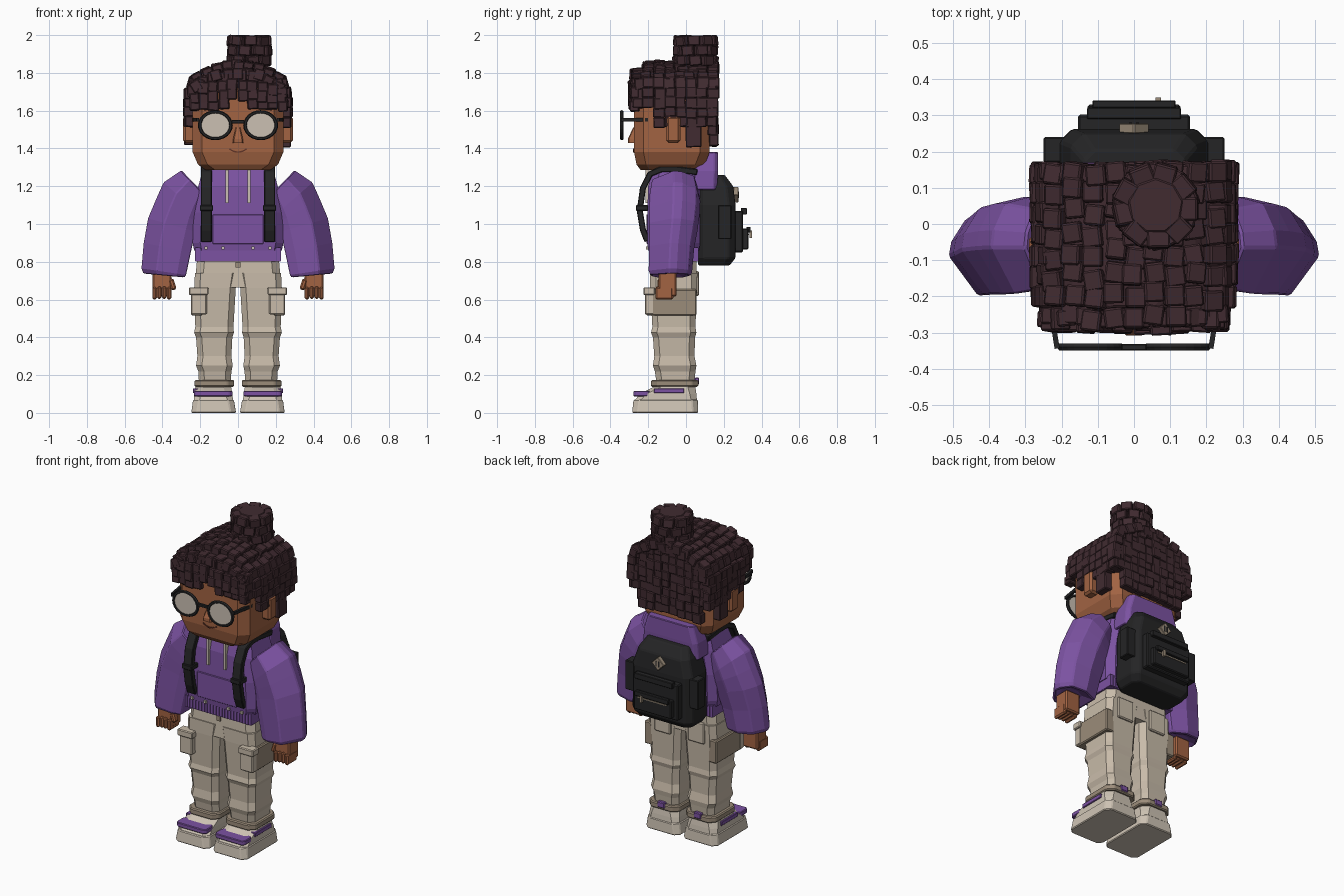
import bpy, bmesh, math, random
from mathutils import Vector, Matrix, Euler

random.seed(4)


def material(name, col):
    m = bpy.data.materials.new(name)
    m.diffuse_color = (*col, 1)
    return m


HAIR = material("dark plum hair", (0.052, 0.024, 0.030))
SKIN = material("warm brown skin", (0.36, 0.125, 0.055))
PURPLE = material("purple cloth", (0.20, 0.085, 0.36))
CREAM = material("cream cloth", (0.58, 0.50, 0.40))
TAN = material("tan trim", (0.33, 0.265, 0.195))
BLACK = material("black canvas", (0.018, 0.018, 0.019))
LENS = material("pale lens", (0.60, 0.53, 0.45))
SHOE = material("off white shoe", (0.62, 0.55, 0.46))
MOUTH = material("mouth brown", (0.12, 0.035, 0.02))


def finish(bm, name, mat, bevel=0.0):
    bmesh.ops.recalc_face_normals(bm, faces=bm.faces)
    me = bpy.data.meshes.new(name)
    bm.to_mesh(me)
    bm.free()
    me.materials.append(mat)
    ob = bpy.data.objects.new(name, me)
    bpy.context.collection.objects.link(ob)
    if bevel:
        b = ob.modifiers.new("soft edges", "BEVEL")
        b.width, b.segments, b.limit_method = bevel, 1, "ANGLE"
    return ob


def add_box(bm, c, s, rot=(0, 0, 0)):
    m = Matrix.Translation(c) @ Euler(rot).to_matrix().to_4x4() @ Matrix.Diagonal((*s, 1))
    bmesh.ops.create_cube(bm, size=1, matrix=m)


def box(name, mat, x, y, z, bevel=0.0, rot=(0, 0, 0)):
    """Box from (min, max) pairs."""
    bm = bmesh.new()
    add_box(bm, [(a[0] + a[1]) / 2 for a in (x, y, z)], [a[1] - a[0] for a in (x, y, z)], rot)
    return finish(bm, name, mat, bevel)


def add_loft(bm, rings):
    vs = [[bm.verts.new(p) for p in r] for r in rings]
    n = len(vs[0])
    for a, b in zip(vs, vs[1:]):
        for i in range(n):
            bm.faces.new((a[i], a[(i + 1) % n], b[(i + 1) % n], b[i]))
    bm.faces.new(vs[0])
    bm.faces.new(vs[-1])


def loft(name, mat, rings, bevel=0.0):
    bm = bmesh.new()
    add_loft(bm, rings)
    return finish(bm, name, mat, bevel)


def ring(z, x0, x1, y0, y1, c=0.04):
    """Chamfered rectangle at height z."""
    return [Vector((x, y, z)) for x, y in (
        (x0 + c, y0), (x1 - c, y0), (x1, y0 + c), (x1, y1 - c),
        (x1 - c, y1), (x0 + c, y1), (x0, y1 - c), (x0, y0 + c))]


def mx(s, a, b):
    return tuple(sorted((s * a, s * b)))


# head and face
loft("head", SKIN, [ring(1.285, -.17, .17, -.24, .07, .05), ring(1.315, -.212, .212, -.262, .10, .05),
                    ring(1.38, -.24, .24, -.275, .125, .05), ring(1.72, -.24, .24, -.275, .125, .05)])
loft("nose", SKIN, [ring(1.43, -.028, .028, -.308, -.26, .006), ring(1.45, -.026, .026, -.308, -.26, .006),
                    ring(1.51, -.012, .012, -.28, -.26, .004)])
bm = bmesh.new()
for i in range(-3, 4):
    add_box(bm, (i * .013, -.276, 1.381 + .0014 * i * i), (.016, .008, .007), (0, -i * .2, 0))
finish(bm, "mouth", MOUTH)

# hair made of small blocks over a rounded core
bm = bmesh.new()
R = random.uniform


def clump(c, s, rot=(0, 0, 0), j=.08):
    add_box(bm, [v + R(-.006, .006) for v in c], [v * R(.95, 1.15) for v in s], [v + R(-j, j) for v in rot])


add_loft(bm, [ring(1.66, -.25, .25, -.27, .14), ring(1.73, -.245, .245, -.27, .145),
              ring(1.79, -.17, .17, -.24, .145), ring(1.825, -.10, .10, -.23, .145)])
add_box(bm, (0, .09, 1.60), (.50, .11, .16))
for i in range(9):                                   # top
    for k in range(8):
        x, y = -.216 + i * .054, -.262 + k * .057 + (i % 2) * .012
        z = 1.832 - 1.5 * x * x - (.035 if k == 0 else 0)
        add_box(bm, (x + R(-.006, .006), y + R(-.01, .01), z + R(-.004, .010)), (.055, .057, .06),
                (R(-.1, .1), x * 2.2 + R(-.1, .1), R(-.16, .16)))
for i in range(10):                                  # front fringe and back
    x = -.234 + i * .052
    for r in range(4):
        z = 1.785 - r * .05 - (.9 - .25 * r) * x * x
        if r < 3 or abs(x) > .1 or i % 3 == 0:
            clump((x, -.262 - .016 * (r > 0) + .2 * x * x, z), (.052, .045, .056))
    for r in range(8):
        z = 1.81 - r * .052 - max(0, 1.2 - .3 * r) * x * x
        if r < 6 or abs(x) < .23:
            clump((x, .142, z), (.054, .045, .056), j=.04)
for s in (-1, 1):                                    # sides
    for k in range(8):
        y = -.256 + k * .057
        for r in range(5):
            z = 1.742 - r * .05
            if z > (1.63, 1.60, 1.54)[min(k, 2)]:
                out = .258 - max(0, z - 1.70) * .55 - (.02 if k == 0 else 0)
                clump((s * out, y, z), (.05, .057, .055), (0, -s * .25 * (r == 0), 0), .05)
    clump((s * .252, .035, 1.47), (.06, .075, .12), j=.02)
for r in range(3):                                   # bun
    for i in range(9):
        a = i * math.tau / 9 + r * .3
        add_box(bm, (.06 + .090 * math.cos(a), .05 + .090 * math.sin(a), 1.866 + r * .052),
                (.055, .064, .054), (R(-.12, .12), R(-.15, .15), a + R(-.12, .12)))
bmesh.ops.create_cone(bm, cap_ends=True, segments=9, radius1=.09, radius2=.078, depth=.19,
                      matrix=Matrix.Translation((.06, .05, 1.904)))
finish(bm, "hair", HAIR, .005)

# sleeve rows: outer x, outer z, inner x, inner z, centre y, half depth
SLEEVE = ((.30, 1.285, .17, 1.15, -.06, .12), (.395, 1.22, .20, 1.05, -.058, .135),
          (.435, 1.13, .215, 1.01, -.06, .135), (.477, 1.03, .225, .96, -.065, .13),
          (.50, .90, .25, .85, -.077, .12), (.512, .765, .275, .73, -.083, .115),
          (.50, .735, .285, .715, -.083, .105), (.46, .755, .34, .74, -.09, .06))
for s in (-1, 1):
    side = "right" if s > 0 else "left"
    box(side + "_ear", SKIN, mx(s, .22, .29), (-.105, -.03), (1.43, 1.57), .012)
    box(side + "_eyebrow", HAIR, mx(s, .07, .18), (-.288, -.268), (1.607, 1.627), .003, (0, s * .1, 0))
    # glasses
    bpy.ops.mesh.primitive_torus_add(location=(s * .12, -.34, 1.523), rotation=(math.pi / 2, 0, 0),
                                     major_radius=.082, minor_radius=.0105, major_segments=24, minor_segments=6)
    rim = bpy.context.object
    rim.name, rim.scale = side + "_glasses_rim", (1, .86, 1)
    rim.data.materials.append(BLACK)
    bm = bmesh.new()
    bmesh.ops.create_cone(bm, cap_ends=True, segments=24, radius1=.08, radius2=.08, depth=.008,
                          matrix=Matrix.Translation((s * .12, -.34, 1.523)) @ Matrix.Diagonal((1, 1, .86, 1))
                          @ Matrix.Rotation(math.pi / 2, 4, "X"))
    finish(bm, side + "_lens", LENS)
    box(side + "_glasses_arm", BLACK, mx(s, .217, .231), (-.345, -.20), (1.543, 1.562), 0, (0, 0, -s * .16))

    # sleeve turned a little towards the front
    rings = []
    for xo, zo, xi, zi, cy, h in SLEEVE:
        rings.append([(s * (xi + (xo - xi) * t), cy + h * y, zi + (zo - zi) * t) for t, y in (
            (.2, -.9), (.66, -1), (1, -.05), (.97, .3), (.80, .85), (.4, 1), (0, .7), (0, -.7))])
    loft(side + "_sleeve", PURPLE, rings, .006)
    # fist
    bm = bmesh.new()
    add_box(bm, (s * .402, -.098, .68), (.10, .095, .13))
    for i in range(4):
        add_box(bm, (s * (.365 + i * .0255), -.115, .637 + .004 * (i in (1, 2)) - .004), (.024, .095, .066))
    add_box(bm, (s * .347, -.13, .68), (.028, .04, .06), (0, s * .3, 0))
    finish(bm, side + "_hand", SKIN, .008)

    # trouser leg with folds
    rows = ((.12, .04, .205, -.15, .04), (.22, .035, .21, -.165, .05), (.25, .028, .222, -.175, .055),
            (.30, .035, .215, -.168, .045), (.40, .03, .222, -.175, .048), (.425, .022, .232, -.185, .055),
            (.455, .024, .226, -.178, .05), (.66, .012, .232, -.19, .058), (.74, 0, .228, -.19, .06))
    loft(side + "_trouser_leg", CREAM, [ring(z, *mx(s, a, b), c, d, .03) for z, a, b, c, d in rows])
    loft(side + "_trouser_cuff", TAN, [ring(z, *mx(s, .02, .23), -.185, .065, .035) for z in (.138, .175)], .006)
    box(side + "_cargo_pocket", TAN, mx(s, .19, .248), (-.21, .055), (.515, .655), .006)
    box(side + "_cargo_front", CREAM, mx(s, .165, .25), (-.218, -.17), (.52, .63), .006)
    box(side + "_cargo_flap", CREAM, mx(s, .157, .26), (-.226, -.165), (.625, .665), .005)
    box(side + "_back_pocket", CREAM, mx(s, .06, .17), (.05, .07), (.62, .75), .006)

    # shoe
    loft(side + "_shoe_sole", SHOE, [ring(0, *mx(s, .010, .247), -.285, .065, .028),
                                     ring(.07, *mx(s, .022, .238), -.278, .062, .03)], .005)
    loft(side + "_shoe_upper", SHOE, [ring(.065, *mx(s, .026, .234), -.272, .058, .03),
                                      ring(.10, *mx(s, .03, .232), -.245, .055, .035),
                                      ring(.135, *mx(s, .036, .226), -.175, .05, .04),
                                      ring(.165, *mx(s, .04, .22), -.16, .05, .04)])
    loft(side + "_toe_band", PURPLE, [ring(z, *mx(s, .03, .234), -.278, -.19, .015) for z in (.088, .116)], .004)
    box(side + "_shoe_stripe", PURPLE, mx(s, .20, .238), (-.17, -.01), (.104, .13), .003)
    box(side + "_heel_tab", PURPLE, mx(s, .10, .15), (.045, .07), (.15, .187), .005)

    # shoulder strap following a side profile
    path = ((.06, 1.275), (-.06, 1.29), (-.13, 1.29), (-.19, 1.265), (-.228, 1.19), (-.245, 1.07), (-.228, .97), (-.205, .91))
    rings = []
    for i, p in enumerate(path):
        a, b = path[max(i - 1, 0)], path[min(i + 1, len(path) - 1)]
        t = Vector((b[0] - a[0], b[1] - a[1])).normalized() * .016
        rings.append([(s * x, p[0] + k * t.y, p[1] - k * t.x)
                      for x, k in ((.138, -1), (.196, -1), (.196, 1), (.138, 1))])
    loft(side + "_pack_strap", BLACK, rings, .004)
    box(side + "_strap_buckle", BLACK, mx(s, .132, .202), (-.266, -.20), (1.07, 1.10), .004)
    box(side + "_pack_side_pocket", BLACK, mx(s, .18, .25), (.17, .24), (.92, 1.10), .004)
    box(side + "_drawstring", LENS, mx(s, .051, .065), (-.215, -.17), (1.11, 1.285))

box("glasses_bridge", BLACK, (-.035, .035), (-.35, -.332), (1.533, 1.55), .003)

# hoodie
loft("hoodie_body", PURPLE, [ring(.86, -.232, .232, -.20, .07), ring(.90, -.24, .24, -.205, .075),
                             ring(1.06, -.235, .235, -.205, .075), ring(1.20, -.21, .21, -.20, .075),
                             ring(1.292, -.185, .185, -.175, .07)])
box("hoodie_pocket", PURPLE, (-.135, .135), (-.21, -.19), (.895, 1.05), .003)
bm = bmesh.new()
for i in range(23):
    add_box(bm, (-.22 + i * .02, -.065, .838), (.014, .264, .07))
add_box(bm, (0, -.065, .838), (.45, .255, .075))
finish(bm, "ribbed_hem", PURPLE)
bm = bmesh.new()
for x in (-.17, -.08, .08, .17):
    add_box(bm, (x, -.206, .873), (.016, .014, .016))
finish(bm, "hem_studs", LENS)
loft("hood", PURPLE, [ring(1.18, -.19, .19, .02, .165, .02), ring(1.28, -.185, .185, .04, .17, .02),
                      ring(1.38, -.155, .155, .075, .17, .02)], .004)

# trouser hips
loft("trouser_hips", CREAM, [ring(.665, -.23, .23, -.188, .058), ring(.83, -.215, .215, -.18, .055)])
box("trouser_fly", TAN, (-.012, .012), (-.194, -.18), (.77, .80))

# backpack
loft("backpack_body", BLACK, [ring(.78, -.18, .18, .065, .23, .03), ring(.82, -.208, .208, .06, .262, .035),
                              ring(1.10, -.205, .205, .06, .262, .035), ring(1.20, -.175, .175, .06, .25, .035),
                              ring(1.26, -.14, .14, .065, .205, .03)], .006)
box("pack_pocket", BLACK, (-.155, .155), (.24, .302), (.85, 1.07), .006)
box("pack_lower_pocket", BLACK, (-.128, .128), (.29, .33), (.865, .975), .005)
box("pack_lower_flap", BLACK, (-.115, .115), (.32, .342), (.955, .985), .003)
box("pack_upper_flap", BLACK, (-.13, .13), (.29, .322), (1.05, 1.085), .003)
box("pack_zip", TAN, (-.10, .10), (.325, .334), (.942, .948))
box("pack_zip_pull", TAN, (.06, .075), (.335, .349), (.925, .965))
box("pack_patch", TAN, (-.03, .03), (.25, .278), (1.125, 1.185), .003, (0, math.pi / 4, 0))
for x in (-.01, .01):
    box("pack_patch_slot", BLACK, (x - .004, x + .004), (.272, .281), (1.138, 1.172))
